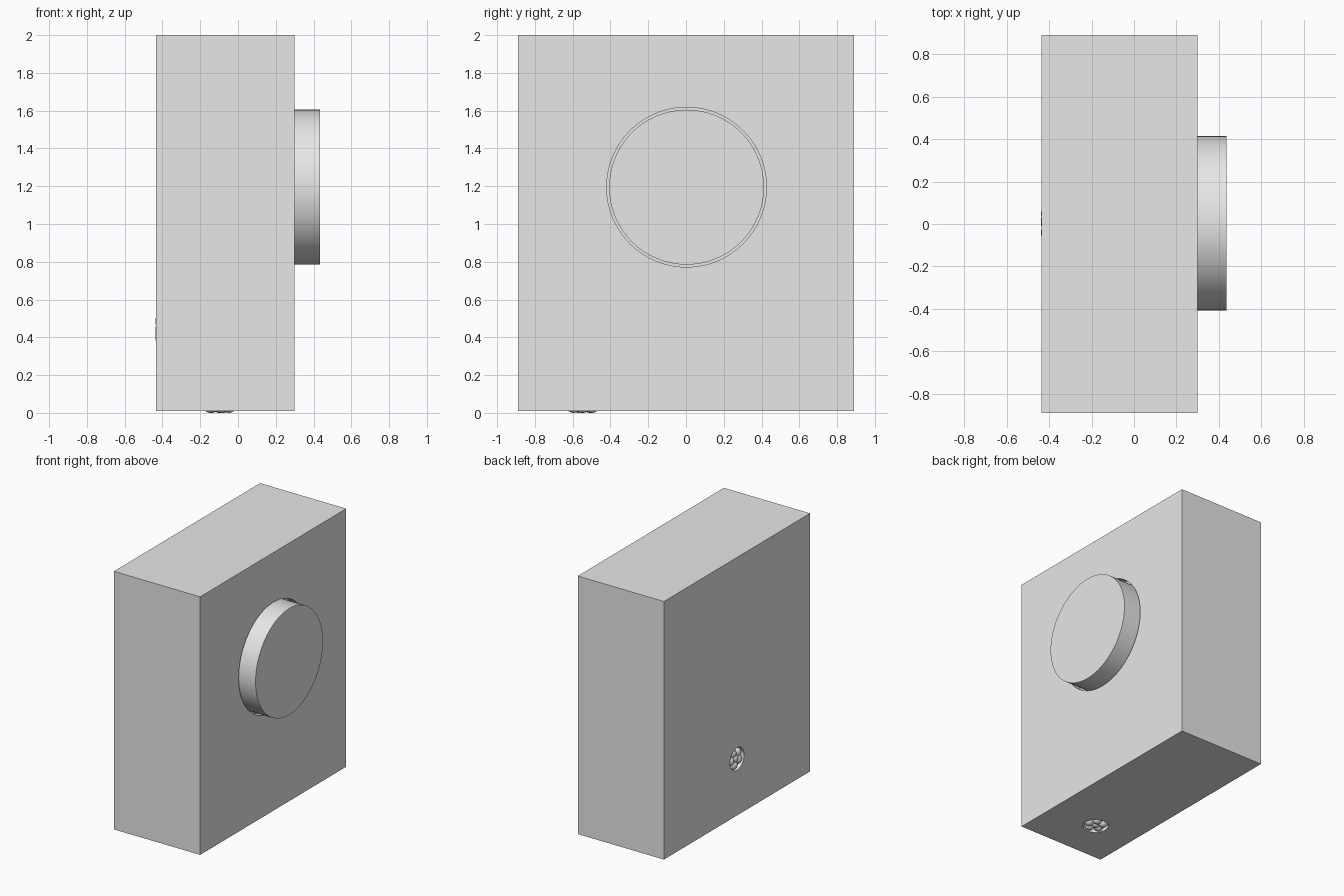
import bpy, math
from mathutils import Vector

if "Cube" in bpy.data.objects:
    bpy.data.objects.remove(bpy.data.objects["Cube"])

grey = bpy.data.materials.new("light_grey")
grey.diffuse_color = (0.8, 0.8, 0.8, 1)
grey.use_nodes = True
grey.node_tree.nodes["Principled BSDF"].inputs["Base Color"].default_value = grey.diffuse_color


def finish(ob, name, smooth=False):
    ob.name = name
    ob.data.materials.clear()
    ob.data.materials.append(grey)
    if smooth:
        bpy.ops.object.shade_smooth_by_angle(angle=math.radians(35))
    return ob


def cylinder(name, centre, radius, depth, axis, sides=64):
    rot = Vector(axis).to_track_quat('Z', 'Y').to_euler()
    bpy.ops.mesh.primitive_cylinder_add(vertices=sides, radius=radius, depth=depth,
                                        location=centre, rotation=rot)
    return finish(bpy.context.object, name, True)


# main case
bpy.ops.mesh.primitive_cube_add(size=1, location=(-0.0675, 0, 1.005))
case = bpy.context.object
case.scale = (0.735, 1.78, 1.99)
bpy.ops.object.transform_apply(location=False, rotation=False, scale=True)
finish(case, "case")


def cut(name, centre, radius, depth, axis):
    """Sink a round recess into the case."""
    tool = cylinder(name, centre, radius, depth, axis)
    mod = case.modifiers.new(name, 'BOOLEAN')
    mod.operation = 'DIFFERENCE'
    mod.solver = 'EXACT'
    mod.object = tool
    bpy.context.view_layer.objects.active = case
    bpy.ops.object.modifier_apply(modifier=name)
    bpy.data.objects.remove(tool, do_unlink=True)


# round button standing in a slightly wider recess
cut("button_recess", (0.30, 0.003, 1.195), 0.423, 0.12, (1, 0, 0))
cylinder("button", (0.335, 0.003, 1.195), 0.41, 0.20, (1, 0, 0))


def knurl(name, centre, radius, axis, proud):
    """Small round socket filled with a cluster of rounded lobes."""
    c, n = Vector(centre), Vector(axis)
    cut(name + "_socket", c, radius, 0.10, n)
    u = n.orthogonal().normalized()
    v = n.cross(u)
    r = radius * 0.42
    spots = [Vector((0, 0, 0))]
    for i in range(5):
        a = math.tau * i / 5 + 0.3
        spots.append((u * math.cos(a) + v * math.sin(a)) * radius * 0.58)
    for i, s in enumerate(spots):
        bpy.ops.mesh.primitive_uv_sphere_add(segments=20, ring_count=12, radius=r,
                                             location=c + s - n * (r - proud))
        finish(bpy.context.object, f"{name}_lobe_{i}", True)


# rear and underside fittings
knurl("rear_fitting", (-0.435, 0.0, 0.445), 0.086, (-1, 0, 0), 0.003)
knurl("base_fitting", (-0.10, -0.545, 0.01), 0.091, (0, 0, -1), 0.01)

bpy.ops.object.select_all(action='DESELECT')
